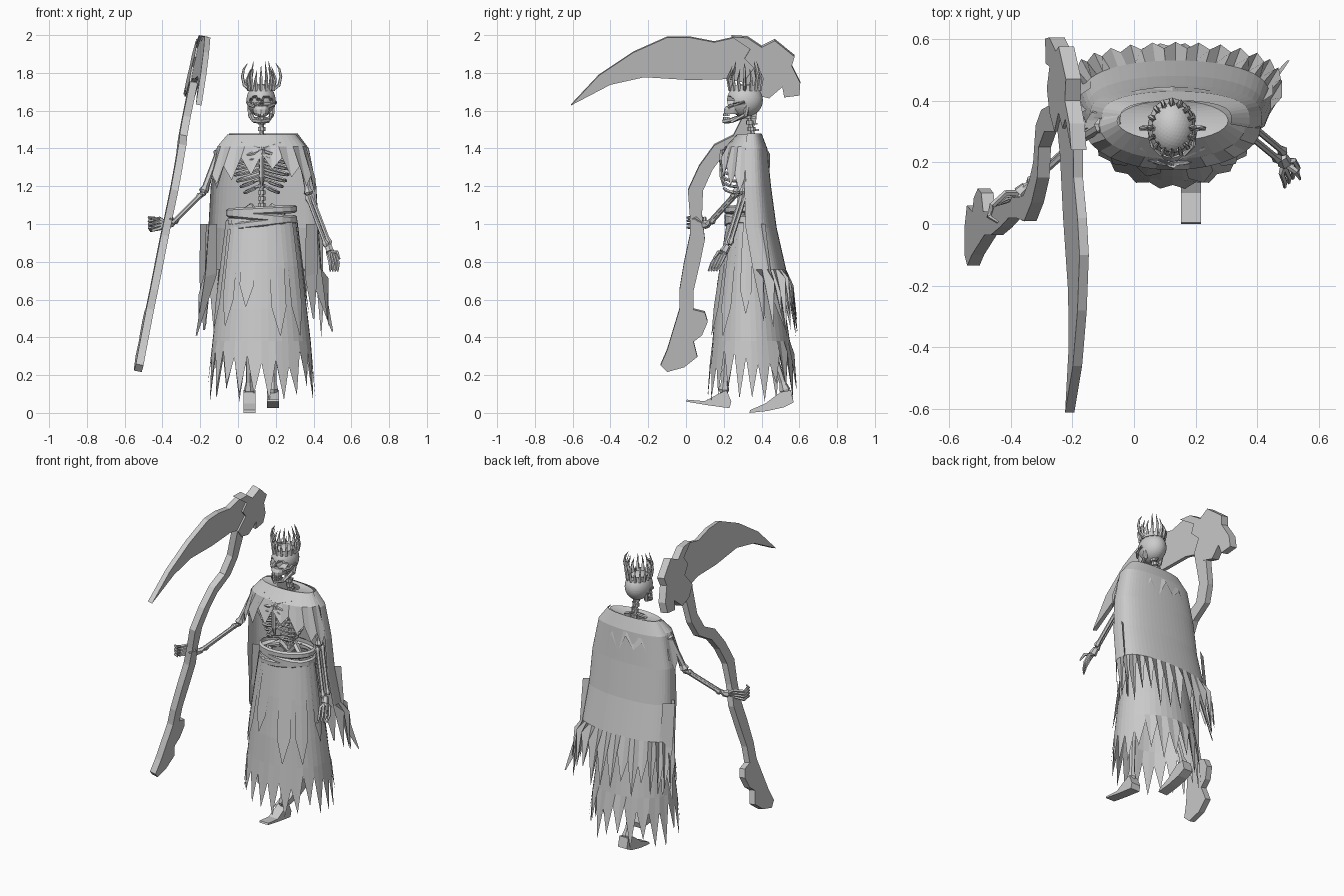
import bpy
import bmesh
import random
from math import sin, cos, pi, radians
from mathutils import Vector, Matrix

random.seed(4)
cube = bpy.data.objects.get("Cube")
if cube:
    bpy.data.objects.remove(cube, do_unlink=True)

grey = bpy.data.materials.new("pale_grey")
grey.use_nodes = True
grey.diffuse_color = (0.6, 0.6, 0.6, 1)
grey.node_tree.nodes["Principled BSDF"].inputs["Base Color"].default_value = grey.diffuse_color

MID = 0.125  # centre line of the body


def finish(name, bm, recalc=True):
    if recalc:
        bmesh.ops.recalc_face_normals(bm, faces=bm.faces)
    mesh = bpy.data.meshes.new(name)
    bm.to_mesh(mesh)
    bm.free()
    mesh.materials.append(grey)
    obj = bpy.data.objects.new(name, mesh)
    bpy.context.collection.objects.link(obj)
    return obj


def skin(name, rows, closed=True, caps=False):
    """Join rows of points into a surface."""
    bm = bmesh.new()
    grid = [[bm.verts.new(p) for p in row] for row in rows]
    n = len(grid[0])
    for a, b in zip(grid, grid[1:]):
        for i in range(n if closed else n - 1):
            j = (i + 1) % n
            bm.faces.new((a[i], a[j], b[j], b[i]))
    if caps:
        bm.faces.new(grid[0])
        bm.faces.new(grid[-1])
    return finish(name, bm)


def tube(name, points, radii, sides=6):
    pts = [Vector(p) for p in points]
    if not isinstance(radii, (list, tuple)):
        radii = [radii] * len(pts)
    rows = []
    for i, p in enumerate(pts):
        along = pts[min(i + 1, len(pts) - 1)] - pts[max(i - 1, 0)]
        side = along.cross(Vector((0.3, 1, 0.2))).normalized()
        up = side.cross(along).normalized()
        rows.append([p + radii[i] * (side * cos(2 * pi * k / sides) + up * sin(2 * pi * k / sides))
                     for k in range(sides)])
    return skin(name, rows, caps=True)


def bone(name, a, b, r):
    """Limb bone with swollen ends."""
    a, b = Vector(a), Vector(b)
    steps = (0, 0.05, 0.14, 0.86, 0.95, 1)
    return tube(name, [a.lerp(b, t) for t in steps], [r, r * 1.6, r, r, r * 1.6, r])


def box(name, centre, size):
    bm = bmesh.new()
    bmesh.ops.create_cube(bm, size=1, matrix=Matrix.Translation(centre) @ Matrix.Diagonal((*size, 1)))
    return finish(name, bm)


def ring(z, rx, cy, ry, n, cx=MID):
    return [(cx + rx * sin(2 * pi * k / n), cy - ry * cos(2 * pi * k / n), z) for k in range(n)]


# Scythe: flat outlines (y, z) on a leaning plane
def slab(name, outline, thick):
    bm = bmesh.new()
    sides = []
    for d in (-thick / 2, thick / 2):
        sides.append([bm.verts.new((-0.535 + 0.208 * (z - 0.22) - 0.055 * y + d, y, z - 0.2 * d))
                      for y, z in outline])
    n = len(outline)
    bm.faces.new(sides[0])
    bm.faces.new(sides[1])
    for i in range(n):
        bm.faces.new((sides[0][i], sides[0][(i + 1) % n], sides[1][(i + 1) % n], sides[1][i]))
    return finish(name, bm)


slab("scythe_blade", [(-.61, 1.63), (-.46, 1.79), (-.28, 1.91), (-.1, 1.99), (.02, 1.99), (.15, 1.965),
                      (.26, 1.99), (.36, 1.95), (.36, 1.74), (.22, 1.77), (.02, 1.765), (-.22, 1.78),
                      (-.4, 1.74)], 0.03)
slab("scythe_head", [(.24, 1.995), (.325, 1.99), (.4, 1.94), (.47, 1.975), (.575, 1.89), (.56, 1.84),
                     (.605, 1.75), (.6, 1.685), (.52, 1.675), (.51, 1.73), (.44, 1.67), (.36, 1.69),
                     (.3, 1.75), (.36, 1.83), (.31, 1.88), (.34, 1.93)], 0.05)
slab("scythe_shaft", [(.15, 1.42), (.07, 1.31), (.01, 1.18), (.02, 1.05), (.02, .94), (-.01, .8), (-.035, .65),
                      (-.035, .55), (-.1, .335), (-.135, .255), (-.1, .22), (-.01, .245), (.06, .3),
                      (.04, .38), (.085, .415), (.115, .485), (.1, .535), (.04, .55), (.04, .65),
                      (.075, .8), (.1, .92), (.085, 1.05), (.09, 1.18), (.14, 1.29), (.2, 1.37),
                      (.32, 1.44), (.37, 1.54), (.39, 1.72), (.3, 1.75), (.3, 1.57), (.25, 1.47)], 0.04)

# Skirt with ragged hem
N = 44
skirt = [ring(z, rx, cy, ry, N) for z, rx, cy, ry in
         ((1.03, .18, .33, .11), (.8, .21, .335, .15), (.55, .24, .34, .185), (.38, .26, .345, .205))]
hem = []
for k, (x, y, z) in enumerate(ring(0, .285, .35, .238, N)):
    drop = random.uniform(.05, .16) if k % 2 else random.uniform(.24, .34)
    spread = 1 if k % 2 else .94
    hem.append((MID + (x - MID) * spread, .35 + (y - .35) * spread, drop))
skin("skirt", skirt + [hem])

# Pointed cloth panels over the skirt
for i, deg in enumerate((-75, -48, -20, 22, 50, 85, 125, 160, 200, 240)):
    tip = random.uniform(.4, .6)
    rows = []
    for t, w in ((0, 9), (.4, 11), (.75, 10), (1, .5)):
        z = 1.02 + (tip - 1.02) * t
        g = (1.02 - z) / .64
        rows.append([(MID + (.19 + .08 * g) * sin(radians(deg + s * w)),
                      .333 - (.118 + .1 * g) * cos(radians(deg + s * w)), z) for s in (-1, 0, 1)])
    skin(f"skirt_panel_{i}", rows, closed=False)

# Wrapped sash
for i, tilt in enumerate((.12, -.1, .05)):
    rows = []
    for dz, grow in ((-.022, -.008), (-.012, .006), (.012, .006), (.022, -.008)):
        rows.append([(x, y, z + tilt * (x - MID)) for x, y, z in
                     ring(1.005 + .033 * i + dz, .182 + grow, .33, .12 + grow, 20)])
    skin(f"sash_band_{i}", rows)

# Long torn cape around the back
C = 33


def cape_row(z, w, side, back, ragged=False):
    row = []
    for k in range(C):
        a = radians(-100 + 200 * k / (C - 1))
        c = cos(a)
        y = side + (back - side) * (abs(c) ** .6 if c > 0 else c)
        h = z
        if ragged:
            h = random.uniform(.4, .52) if k % 2 == 0 else random.uniform(.6, .72)
            y -= .02 * (k % 2)
        row.append((MID + .01 + w * sin(a), y, h))
    return row


skin("cape", [cape_row(1.48, .18, .335, .40), cape_row(1.4, .24, .33, .43), cape_row(1.2, .28, .33, .45),
              cape_row(.98, .292, .34, .48), cape_row(.76, .308, .38, .53),
              cape_row(0, .345, .44, .59, True)], closed=False)
# Long loose strips at the cape edges
for i, (x, y, tx, ty, tz) in enumerate(((-.14, .36, -.22, .46, .41), (-.17, .40, -.18, .5, .44),
                                        (.42, .38, .5, .53, .43), (.39, .34, .4, .42, .5))):
    skin(f"cape_strip_{i}", [[(x - .03, y, 1.0), (x + .03, y + .04, 1.0)],
                             [(x - .035, y + .03, .72), (x + .03, y + .07, .74)],
                             [(tx - .004, ty, tz), (tx + .004, ty, tz)]], closed=False)

# Shoulder mantle with zigzag edge
M = 32
edge = []
for k, (x, y, z) in enumerate(ring(0, .285, .31, .135, M)):
    s = abs(sin(2 * pi * k / M))
    edge.append((x, y, 1.37 - .13 * s * s - (.09 if k % 2 else 0) * random.uniform(.7, 1.2)))
skin("shoulder_mantle", [ring(1.465, .075, .34, .045, M), ring(1.475, .18, .335, .065, M),
                         ring(1.41, .235, .315, .105, M), edge])

# Spine, ribs and breastbone
spine = [Vector((MID, .35 + .04 * sin(t * pi) - .02 * t, 1.0 + .57 * t)) for t in [i / 17 for i in range(18)]]
tube("spine_core", spine, .012)
for i, p in enumerate(spine):
    tube(f"vertebra_{i}", [p - Vector((0, 0, .011)), p + Vector((0, 0, .011))], .021, 8)
    if i > 6:
        box(f"vertebra_spur_{i}", p + Vector((0, .025, -.006)), (.008, .03, .01))
for i in range(7):
    z = 1.4 - .032 * i
    rx = .1 + .045 * sin((i + 1.5) / 7 * pi)
    reach = 1 if i < 5 else .88
    for s in (-1, 1):
        path = []
        for j in range(11):
            a = pi * reach * j / 10
            path.append((MID + s * rx * sin(a), .285 + .09 * cos(a),
                         z - .05 * sin(a * .75) + .025 * (j / 10) ** 3))
        tube(f"rib_{i}_{s}", path, .0085, 5)
tube("breastbone", [(MID, .2, 1.39), (MID, .193, 1.35), (MID, .192, 1.25), (MID, .2, 1.2)],
     [.02, .014, .014, .006])
for s in (-1, 1):
    tube(f"collar_bone_{s}", [(MID + s * .01, .21, 1.4), (MID + s * .1, .25, 1.43), (MID + s * .2, .32, 1.41)], .01)
    tube(f"hip_{s}", [(MID, .36, 1.03), (MID + s * .06, .34, 1.09), (MID + s * .11, .3, 1.06),
                      (MID + s * .08, .27, 1.0)], [.02, .022, .022, .012])

# Skull with sunken eyes and nose
bm = bmesh.new()
bmesh.ops.create_icosphere(bm, subdivisions=4, radius=1)
for v in bm.verts:
    x, y, z = v.co
    if y < 0 and z < 0:
        x *= 1 + .15 * z
    v.co = (MID - .003 + x * .077, .312 + y * .095, 1.655 + z * .088)
    dx, dz = abs(v.co.x - MID + .003), v.co.z - 1.652
    if v.co.y < .31:
        if ((dx - .033) / .024) ** 2 + (dz / .02) ** 2 < 1:
            v.co.y += .045
        elif (dx / .012) ** 2 + ((dz + .037) / .017) ** 2 < 1:
            v.co.y += .025
finish("skull", bm)
skin("upper_jaw", [ring(z, rx, cy, ry, 12, MID - .003) for z, rx, cy, ry in
                   ((1.625, .052, .265, .052), (1.605, .046, .255, .055), (1.582, .037, .25, .05))], caps=True)
jaw = [(s * w, y, z) for s, w, y, z in ((-1, .06, .325, 1.63), (-1, .056, .315, 1.575), (-1, .036, .24, 1.548),
                                        (0, 0, .205, 1.545), (1, .036, .24, 1.548), (1, .056, .315, 1.575),
                                        (1, .06, .325, 1.63))]
tube("lower_jaw", [(MID - .003 + x, y, z) for x, y, z in jaw], .014)
for s in (-1, 1):
    tube(f"cheek_bone_{s}", [(MID + s * .035, .225, 1.62), (MID + s * .065, .255, 1.632), (MID + s * .074, .31, 1.645)], .009)
for i in range(-3, 4):
    for z in (1.578, 1.56):
        box(f"tooth_{i}_{z}", (MID - .003 + i * .0095, .203 + .0025 * i * i, z), (.008, .012, .015))

# Spiked crown
skin("crown_band", [ring(1.705, .068, .312, .084, 16), ring(1.735, .066, .312, .08, 16)])
for k in range(16):
    a = 2 * pi * k / 16
    d = Vector((sin(a), -cos(a) * 1.2, 0))
    base = Vector((MID - .003, .312, 1.705)) + d * .064
    top = random.uniform(.1, .165)
    tube(f"crown_spike_{k}", [base, base + d * .012 + Vector((0, 0, top * .5)),
                              base - d * .008 + Vector((0, 0, top))], [.011, .008, .001], 4)
for s in (-1, 1):
    tube(f"crown_horn_{s}", [(MID + s * x, .31, z) for x, z in
                             ((.06, 1.71), (.092, 1.735), (.102, 1.78), (.094, 1.82), (.075, 1.85))],
         [.01, .009, .008, .006, .001], 5)


# Arms and hands
def arm(side, shoulder, elbow, wrist, tips):
    bone(f"{side}_upper_arm", shoulder, elbow, .017)
    e, w = Vector(elbow), Vector(wrist)
    gap = Vector((.009, .012, .006))
    bone(f"{side}_ulna", e + gap, w + gap, .011)
    bone(f"{side}_radius", e - gap, w - gap, .011)
    palm = w.lerp(Vector(tips[1][-1] if len(tips) < 3 else tips[0]), .3)
    tube(f"{side}_wrist", [w, palm], [.018, .024])
    return palm


# Right hand curls about the shaft
palm = arm("right", (-.1, .32, 1.39), (-.185, .27, 1.165), (-.35, .12, 1.0), [(-.42, .05, .99), 0, 0])
for i in range(4):
    z = 1.03 - .018 * i
    tube(f"right_finger_{i}", [palm, (-.415, .1 - .008 * i, z), (-.46, .06, z - .01), (-.47, .025, z + .005),
                               (-.44, .005, z + .005)], [.012, .01, .01, .009, .005], 5)
tube("right_thumb", [palm, (-.35, .05, 1.03), (-.36, .01, 1.025)], [.012, .01, .005], 5)

# Left hand hangs open
palm = arm("left", (.33, .32, 1.39), (.375, .305, 1.155), (.478, .22, .885), [(.51, .15, .77), 0, 0])
for i in range(4):
    off = Vector(((i - 1.5) * .013, (i - 1.5) * .014, 0))
    tube(f"left_finger_{i}", [palm, Vector((.498, .185, .835)) + off, Vector((.51, .16, .79)) + off * 1.1,
                              Vector((.508, .14, .75)) + off], [.013, .01, .009, .005], 5)
tube("left_thumb", [palm, (.525, .17, .85), (.538, .145, .815)], [.012, .01, .005], 5)


# Legs and feet
def foot(side, x, profile, hip, ankle):
    skin(f"{side}_foot", [[(x + d, y, z) for y, z in profile] for d in (-.032, .032)], caps=True)
    knee = Vector(hip).lerp(Vector(ankle), .5) - Vector((0, .04, 0))
    bone(f"{side}_thigh", hip, knee, .022)
    bone(f"{side}_shin", knee, ankle, .018)


foot("left", .185, [(.0, .06), (.005, .07), (.1, .062), (.17, .1), (.215, .12), (.24, .06), (.23, .025), (.12, .04)],
     (.2, .33, 1.0), (.185, .2, .1))
foot("right", .06, [(.335, .0), (.34, .015), (.42, .05), (.5, .11), (.555, .12), (.57, .055), (.52, .03), (.43, .01)],
     (.05, .33, 1.0), (.06, .53, .1))
